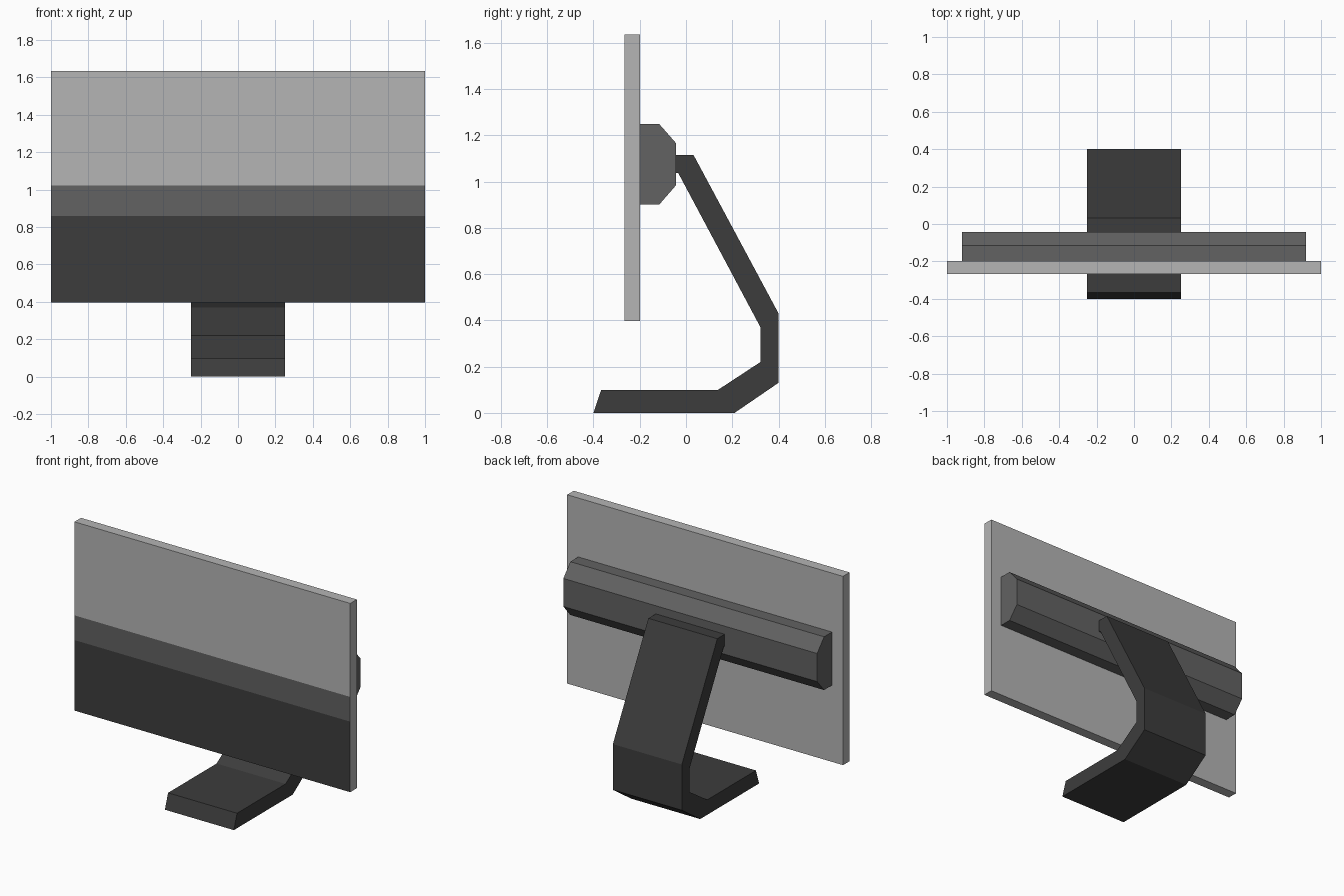
import bpy
import bmesh

if "Cube" in bpy.data.objects:
    bpy.data.objects.remove(bpy.data.objects["Cube"])


def material(name, grey):
    m = bpy.data.materials.new(name)
    m.diffuse_color = (grey, grey, grey, 1)
    m.use_nodes = True
    m.node_tree.nodes["Principled BSDF"].inputs["Base Color"].default_value = m.diffuse_color
    return m


light = material("light_grey", 0.46)
mid = material("mid_grey", 0.122)
dark = material("charcoal", 0.046)


def finish(bm, name, mats):
    bmesh.ops.recalc_face_normals(bm, faces=bm.faces[:])
    mesh = bpy.data.meshes.new(name)
    bm.to_mesh(mesh)
    bm.free()
    for m in mats:
        mesh.materials.append(m)
    obj = bpy.data.objects.new(name, mesh)
    bpy.context.collection.objects.link(obj)
    return obj


def extruded(profile, half_width):
    """Extrude a (y, z) side profile symmetrically along x."""
    bm = bmesh.new()
    face = bm.faces.new([bm.verts.new((-half_width, y, z)) for y, z in profile])
    out = bmesh.ops.extrude_face_region(bm, geom=[face])
    moved = [v for v in out["geom"] if isinstance(v, bmesh.types.BMVert)]
    bmesh.ops.translate(bm, verts=moved, vec=(2 * half_width, 0, 0))
    bmesh.ops.recalc_face_normals(bm, faces=bm.faces[:])
    return bm


# Bent stand: foot, spine and neck in one profile
stand = [(-0.40, 0), (0.21, 0), (0.40, 0.13), (0.40, 0.43), (0.033, 1.114),
         (-0.044, 1.114), (-0.044, 1.036), (-0.033, 1.036), (0.322, 0.37),
         (0.322, 0.22), (0.136, 0.098), (-0.367, 0.098)]
finish(extruded(stand, 0.25), "stand", [dark])

# Chamfered housing behind the screen
housing = [(-0.198, 0.90), (-0.116, 0.90), (-0.044, 0.983), (-0.044, 1.167),
           (-0.116, 1.249), (-0.198, 1.249)]
finish(extruded(housing, 0.92), "rear_housing", [mid])

# Screen panel, cut into three bands, coloured on the front face only
FRONT, BACK = -0.266, -0.198
panel = extruded([(FRONT, 0.398), (BACK, 0.398), (BACK, 1.635), (FRONT, 1.635)], 1.0)
LOW, HIGH = 0.86, 1.022
for z in (LOW, HIGH):
    bmesh.ops.bisect_plane(panel, geom=panel.verts[:] + panel.edges[:] + panel.faces[:],
                           plane_co=(0, 0, z), plane_no=(0, 0, 1))
panel.normal_update()
for f in panel.faces:
    z = f.calc_center_median().z
    if f.normal.y < -0.5 and z < HIGH:
        f.material_index = 2 if z < LOW else 1
finish(panel, "screen_panel", [light, mid, dark])
